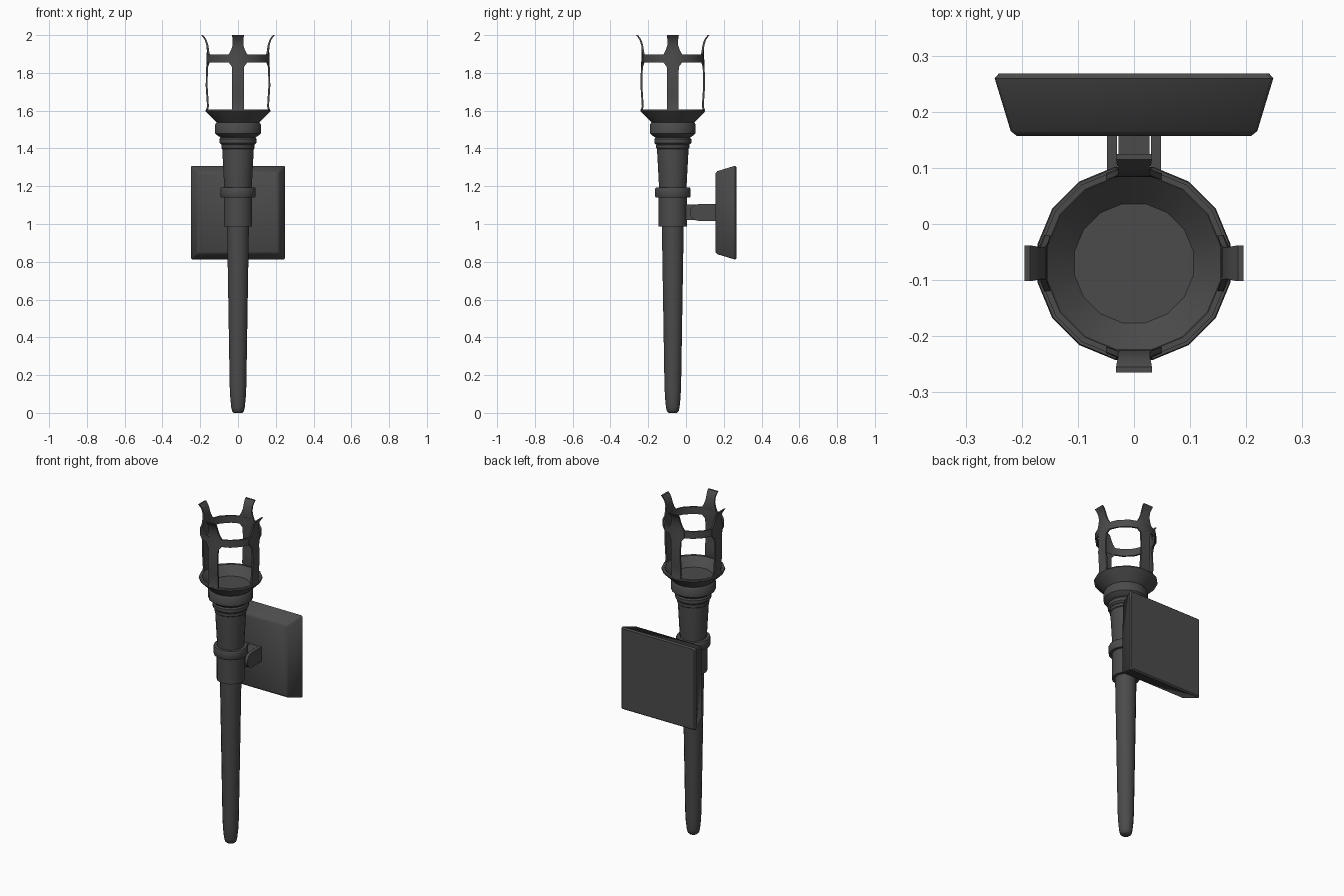
import bpy, bmesh, math
from mathutils import Matrix, Vector

if "Cube" in bpy.data.objects:
    bpy.data.objects.remove(bpy.data.objects["Cube"])

AXIS_Y = -0.07   # torch axis
SIDES = 16

iron = bpy.data.materials.new("dark_iron")
iron.diffuse_color = (0.07, 0.07, 0.07, 1)
iron.use_nodes = True
iron.node_tree.nodes["Principled BSDF"].inputs["Base Color"].default_value = iron.diffuse_color


def finish(name, bm, angle=35):
    bmesh.ops.recalc_face_normals(bm, faces=bm.faces)
    me = bpy.data.meshes.new(name)
    bm.to_mesh(me)
    bm.free()
    me.materials.append(iron)
    ob = bpy.data.objects.new(name, me)
    bpy.context.collection.objects.link(ob)
    bpy.ops.object.select_all(action='DESELECT')
    ob.select_set(True)
    bpy.context.view_layer.objects.active = ob
    bpy.ops.object.shade_smooth_by_angle(angle=math.radians(angle))
    return ob


def lathe(name, profile, closed=False, angle=35):
    """Revolve (radius, z) points about the torch axis; flats face the axes."""
    bm = bmesh.new()
    k = 1 / math.cos(math.pi / SIDES)
    rings = []
    for r, z in profile:
        ring = []
        for i in range(SIDES):
            a = 2 * math.pi * (i + 0.5) / SIDES
            ring.append(bm.verts.new((r * k * math.cos(a), AXIS_Y + r * k * math.sin(a), z)))
        rings.append(ring)
    pairs = list(zip(rings, rings[1:]))
    if closed:
        pairs.append((rings[-1], rings[0]))
    else:
        bm.faces.new(rings[0])
        bm.faces.new(rings[-1])
    for a, b in pairs:
        for i in range(SIDES):
            j = (i + 1) % SIDES
            bm.faces.new((a[i], a[j], b[j], b[i]))
    return finish(name, bm, angle)


def prism_x(name, outline, x0, x1):
    """Extrude a (y, z) outline along x."""
    bm = bmesh.new()
    f = bm.faces.new([bm.verts.new((x0, y, z)) for y, z in outline])
    ext = bmesh.ops.extrude_face_region(bm, geom=[f])['geom']
    bmesh.ops.translate(bm, vec=(x1 - x0, 0, 0),
                        verts=[v for v in ext if isinstance(v, bmesh.types.BMVert)])
    return finish(name, bm)


# Tapered handle with rounded tip
lathe("handle", [(0.022, 0.0), (0.031, 0.008), (0.036, 0.03), (0.041, 0.08),
                 (0.044, 0.14), (0.058, 1.0)], angle=75)
# Sleeve, clamp band and flared upper grip
lathe("sleeve", [(0.075, 0.987), (0.075, 1.15)])
lathe("clamp_band", [(0.09, 1.14), (0.093, 1.145), (0.093, 1.187), (0.09, 1.192)])
lathe("upper_grip", [(0.072, 1.18), (0.084, 1.405), (0.084, 1.47)])
# Neck rings and collar
lathe("lower_neck_ring", [(0.084, 1.398), (0.088, 1.402), (0.088, 1.418), (0.084, 1.422)])
lathe("upper_neck_ring", [(0.088, 1.42), (0.098, 1.43), (0.098, 1.45), (0.09, 1.458)])
lathe("collar", [(0.088, 1.455), (0.108, 1.468), (0.121, 1.48), (0.121, 1.527),
                 (0.114, 1.537), (0.1, 1.537)])
# Open bowl
lathe("bowl", [(0.105, 1.53), (0.167, 1.592), (0.172, 1.598), (0.17, 1.605),
               (0.154, 1.605), (0.106, 1.557)])
# Cage ring
lathe("cage_ring", [(0.155, 1.855), (0.165, 1.855), (0.165, 1.898), (0.155, 1.898)], closed=True)


# Four cage prongs: (radius, z, half width), widened where they cross the ring
PRONG = [(0.171, 1.598, 0.031), (0.164, 1.622, 0.031), (0.167, 1.67, 0.031),
         (0.171, 1.73, 0.031), (0.17, 1.79, 0.031), (0.168, 1.832, 0.032),
         (0.167, 1.856, 0.05), (0.166, 1.897, 0.05), (0.165, 1.918, 0.038),
         (0.167, 1.945, 0.029), (0.175, 1.972, 0.028), (0.184, 1.987, 0.03),
         (0.195, 2.0, 0.032)]


def prong(index):
    bm = bmesh.new()
    rot = Matrix.Rotation(index * math.pi / 2, 4, 'Z')
    layers = []
    for depth in (0.0, 0.01):
        rows = []
        for r, z, w in PRONG:
            row = []
            for t in (-w, -0.024, 0.024, w):
                back = max(0.0, abs(t) - 0.033) * math.tan(math.pi / 8)
                p = rot @ Vector((r - depth - back, t, z))
                row.append(bm.verts.new(p + Vector((0, AXIS_Y, 0))))
            rows.append(row)
        for a, b in zip(rows, rows[1:]):
            for i in range(3):
                bm.faces.new((a[i], a[i + 1], b[i + 1], b[i]))
        layers.append(rows)
    outer, inner = layers
    for n in (0, -1):                                  # close ends
        for i in range(3):
            bm.faces.new((outer[n][i], outer[n][i + 1], inner[n][i + 1], inner[n][i]))
    for c in (0, 3):                                   # close sides
        for j in range(len(PRONG) - 1):
            bm.faces.new((outer[j][c], outer[j + 1][c], inner[j + 1][c], inner[j][c]))
    finish("cage_prong_%d" % (index + 1), bm)


for n in range(4):
    prong(n)

# Wall plate: stacked squares, soft front rim and crisp back rim (half size, y)
bm = bmesh.new()
rings = []
for s, y in [(0.209, 0.157), (0.219, 0.165), (0.248, 0.26), (0.241, 0.268)]:
    rings.append([bm.verts.new((sx * s, y, 1.06 + sz * s))
                  for sx, sz in ((-1, -1), (1, -1), (1, 1), (-1, 1))])
bm.faces.new(rings[0])
bm.faces.new(rings[-1])
for a, b in zip(rings, rings[1:]):
    for i in range(4):
        j = (i + 1) % 4
        bm.faces.new((a[i], a[j], b[j], b[i]))
corners = [e for e in bm.edges if abs(e.verts[0].co.y - e.verts[1].co.y) > 0.001]
bmesh.ops.bevel(bm, geom=corners, offset=0.005, segments=1, affect='EDGES')
for e in bm.edges:
    if all(v.co.y > 0.25 for v in e.verts):
        e.smooth = False
finish("wall_plate", bm, angle=65)

# Bracket: central arm between two round-ended cheeks
prism_x("bracket_arm", [(-0.02, 1.022), (0.16, 1.022), (0.16, 1.104), (-0.02, 1.104)],
        -0.028, 0.028)
cheek = [(0.16, 1.105), (0.16, 1.017)]
for i in range(9):
    a = -math.pi / 2 - math.pi * i / 8
    cheek.append((0.065 + 0.044 * math.cos(a), 1.061 + 0.044 * math.sin(a)))
for side, sgn in (("left", -1), ("right", 1)):
    prism_x("bracket_cheek_" + side, cheek, sgn * 0.03, sgn * 0.048)
